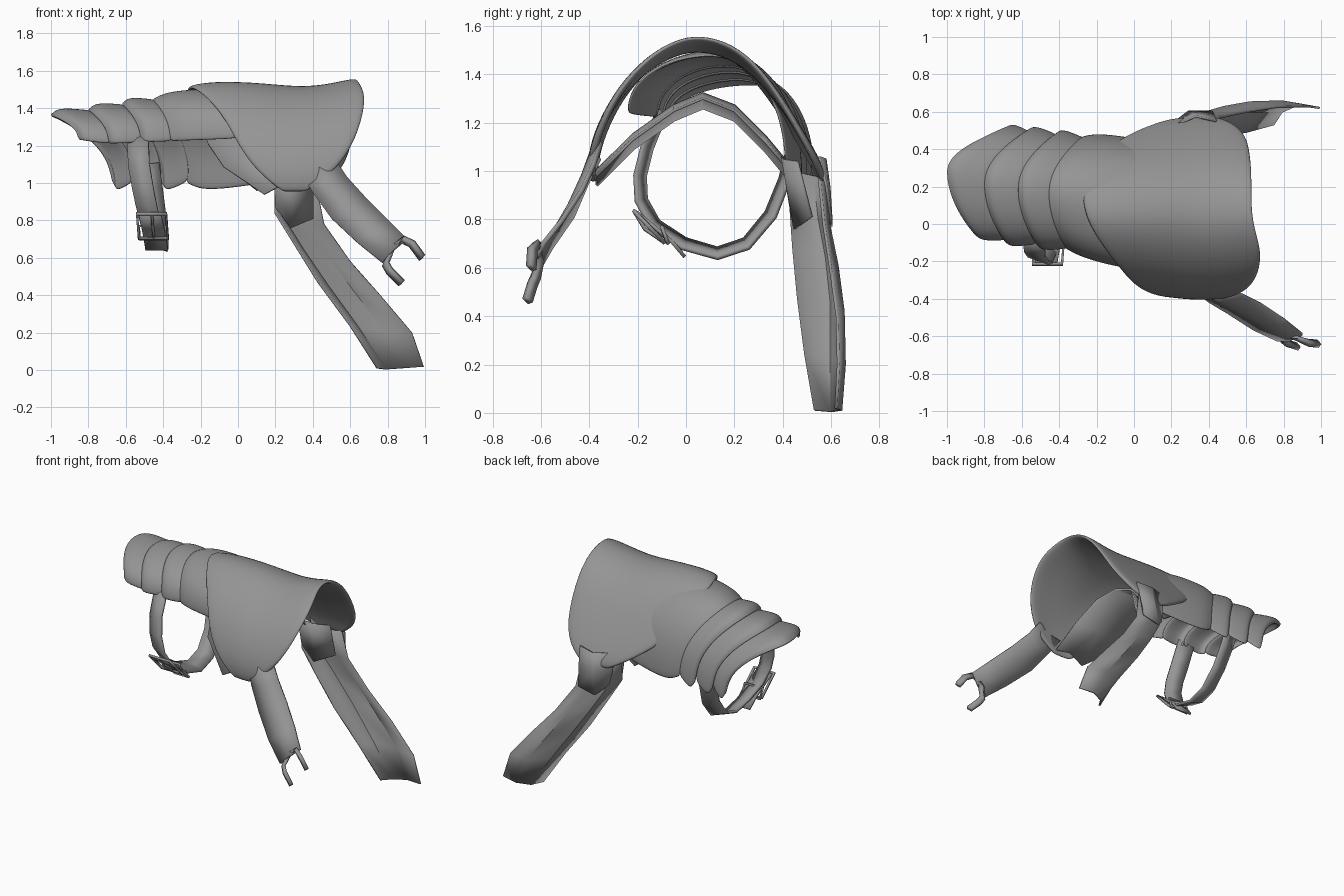
import bpy, math
from mathutils import Vector

grey = bpy.data.materials.new("worn_grey")
grey.diffuse_color = (0.30, 0.30, 0.30, 1)


def lerp_table(x, table):
    """Piecewise linear lookup in (x, value) pairs."""
    if x <= table[0][0]:
        return table[0][1]
    for (a, va), (b, vb) in zip(table, table[1:]):
        if x <= b:
            return va + (vb - va) * (x - a) / (b - a)
    return table[-1][1]


def sheet(name, rows, thick, offset=0, smooth=0, angle=40):
    """Grid surface from rows of points, given thickness."""
    n = len(rows[0])
    verts = [p for r in rows for p in r]
    faces = [(i * n + j, i * n + j + 1, (i + 1) * n + j + 1, (i + 1) * n + j)
             for i in range(len(rows) - 1) for j in range(n - 1)]
    me = bpy.data.meshes.new(name)
    me.from_pydata(verts, [], faces)
    me.materials.append(grey)
    ob = bpy.data.objects.new(name, me)
    bpy.context.collection.objects.link(ob)
    m = ob.modifiers.new("thickness", 'SOLIDIFY')
    m.thickness, m.offset = thick, offset
    if smooth:
        m = ob.modifiers.new("rounding", 'SUBSURF')
        m.levels = m.render_levels = smooth
    bpy.context.view_layer.objects.active = ob
    ob.select_set(True)
    bpy.ops.object.shade_smooth_by_angle(angle=math.radians(angle))
    ob.select_set(False)
    return ob


def rod(name, pts, radius, closed=False):
    """Square-section bent metal bar."""
    cu = bpy.data.curves.new(name, 'CURVE')
    cu.dimensions = '3D'
    cu.bevel_depth, cu.bevel_resolution = radius, 0
    sp = cu.splines.new('POLY')
    sp.points.add(len(pts) - 1)
    for p, c in zip(sp.points, pts):
        p.co = (*c, 1)
    sp.use_cyclic_u = closed
    cu.use_fill_caps = True
    cu.materials.append(grey)
    ob = bpy.data.objects.new(name, cu)
    bpy.context.collection.objects.link(ob)


# Shoulder cap: arch of (y, z, left x, right x), front to back
arch = [(-.40, .95, .24, .36), (-.41, 1.06, .10, .52), (-.37, 1.20, .0, .62),
        (-.29, 1.34, -.07, .67), (-.17, 1.455, -.16, .685), (-.05, 1.52, -.23, .65),
        (.06, 1.54, -.27, .63), (.20, 1.505, -.285, .63), (.32, 1.41, -.26, .63),
        (.42, 1.28, -.20, .62), (.50, 1.15, -.08, .60), (.56, 1.04, .08, .53),
        (.58, .96, .22, .42)]
lift = [(-.28, -.01), (-.1, .015), (.1, .005), (.35, -.02), (.5, 0), (.63, .035)]
squeeze = [(-.28, .87), (.3, 1), (.45, 1), (.68, .96)]
rows = []
for y, z, xl, xr in arch:
    row = []
    for k in range(8):
        x = xl + (xr - xl) * k / 7
        row.append((x, .08 + (y - .08) * lerp_table(x, squeeze),
                    z + lerp_table(x, lift) * (z - .95) / .6))
    rows.append(row)
sheet("shoulder_cap", rows, .03, -1, 2, 60)

# Overlapping arm bands, each with a raised rounded lip on its left edge
T = {
    "front_y": [(-1, -.06), (-.8, -.10), (-.6, -.12), (-.4, -.15), (-.2, -.22), (0, -.28)],
    "back_y": [(-1, .52), (-.8, .51), (-.6, .49), (-.4, .47), (-.2, .45), (0, .43)],
    "top_y": [(-1, .29), (-.8, .22), (0, .10)],
    "top_z": [(-1, 1.375), (-.8, 1.40), (-.6, 1.435), (-.4, 1.465), (-.2, 1.50), (0, 1.50)],
    "front_z": [(-1, 1.23), (-.8, 1.21), (0, 1.24)],
    "front_slant": [(-1, .15), (-.8, .11), (-.1, .08)],
    "back_slant": [(-1, .33), (-.8, .24), (-.45, .18), (-.1, .27)],
}
lip = [(0, -.005), (.12, .018), (.5, .016), (1, -.012)]
edges = [-1, -.80, -.62, -.45, -.08]
for b in range(4):
    rows = []
    for i in range(15):
        a = -math.pi / 2 + math.pi * i / 14
        s, c = math.sin(a), math.cos(a)
        row = []
        for w in (-.03, .03, .15, .4, .7, 1.08):
            x = edges[b] + (edges[b + 1] - edges[b]) * w
            g = {k: lerp_table(x, t) for k, t in T.items()}
            o = lerp_table(w, lip)
            if a < 0:
                y = g["top_y"] + (g["top_y"] - g["front_y"] + o) * s
                base, slant = g["front_z"], g["front_slant"]
            else:
                y = g["top_y"] + (g["back_y"] - g["top_y"] + o) * s
                base, slant = .99 - 1.6 * o, g["back_slant"]
            row.append((x + slant * s * s, y, base + (g["top_z"] + o - base) * c ** .9))
        rows.append(row)
    sheet("arm_band_%d" % (b + 1), rows, .02, -1, 2, 60)

# Folded lining under the cap
lining = [(-.37, .98, .14, .36), (-.22, 1.13, -.08, .32), (-.05, 1.25, -.16, .28),
          (.07, 1.30, -.18, .22), (.20, 1.25, -.16, .20), (.33, 1.12, -.05, .22),
          (.43, 1.00, .10, .26)]
sheet("lining", [[(l, y, z - .04), ((l + r) / 2, y, z + .02), (r, y, z)]
                 for y, z, l, r in lining], .012, angle=25)

# Front strap: lower and upper edge points along its length
sheet("front_strap", [
    [(.34, -.36, 1.05), (.43, -.385, 1.09), (.52, -.35, 1.12)],
    [(.40, -.41, .95), (.49, -.425, .98), (.58, -.38, 1.03)],
    [(.50, -.47, .81), (.60, -.48, .86), (.68, -.43, .92)],
    [(.64, -.56, .68), (.72, -.55, .74), (.80, -.51, .80)],
    [(.77, -.62, .575), (.83, -.62, .64), (.90, -.59, .70)]], .02, angle=30)
hook = [(.985, -.64, .60), (.93, -.635, .675), (.875, -.61, .70), (.82, -.60, .645),
        (.79, -.62, .565), (.81, -.635, .53), (.875, -.655, .465)]
sheet("strap_hook", [[(x - .01, y + .012, z - .012), (x + .01, y - .012, z + .012)]
                     for x, y, z in hook], .025, angle=30)

# Long back strap with its inner edge curled, and the tab holding it
sheet("back_strap", [
    [(.20, .44, 1.00), (.24, .53, .98), (.33, .57, .97), (.42, .55, .98)],
    [(.20, .43, .84), (.25, .55, .80), (.36, .59, .78), (.46, .57, .78)],
    [(.30, .44, .68), (.35, .58, .64), (.48, .625, .61), (.60, .60, .58)],
    [(.43, .46, .47), (.48, .60, .45), (.62, .65, .42), (.76, .625, .40)],
    [(.60, .49, .24), (.64, .60, .23), (.79, .655, .20), (.93, .63, .20)],
    [(.745, .53, .012), (.79, .60, .005), (.88, .64, .01), (.993, .62, .018)]],
    .012, angle=40)
sheet("back_strap_tab", [
    [(.20, .52, 1.06), (.33, .575, 1.05), (.44, .55, 1.06)],
    [(.20, .53, .94), (.32, .592, .93), (.43, .58, .94)],
    [(.22, .54, .84), (.29, .60, .77), (.42, .60, .80)]], .012, angle=30)
sheet("back_strap_inner_tab", [
    [(.19, .40, 1.06), (.30, .40, 1.05), (.40, .46, 1.04)],
    [(.20, .43, .87), (.28, .45, .76), (.40, .52, .81)]], .012, angle=30)

# Arm loop strap: (y, z, centre x)
loop = [(-.10, 1.24, -.535), (-.16, 1.10, -.53), (-.19, .98, -.51), (-.185, .88, -.49),
        (-.13, .78, -.465), (-.01, .70, -.44), (.13, .66, -.43), (.25, .70, -.43),
        (.35, .82, -.44), (.41, .97, -.46), (.44, 1.10, -.48)]
rows = []
for i, (y, z, x) in enumerate(loop):
    d = Vector((0, y - .12, z - .95)).normalized() * .02
    rows.append([(x - .055, y - d.y, z - d.z), (x + .055, y + d.y, z + d.z)])
sheet("arm_loop", rows, .018, angle=30)

# Loose strap end and buckle
sheet("loop_tail", [[(x - .06, y, z), (x + .06, y, z)] for x, y, z in
                    [(-.47, -.205, .83), (-.455, -.12, .76), (-.445, -.06, .71),
                     (-.435, -.005, .645)]], .015, angle=30)
rod("buckle_frame", [(-.54, -.215, .835), (-.385, -.215, .835), (-.375, -.09, .705),
                     (-.53, -.09, .705)], .011, True)
rod("buckle_pin", [(-.46, -.215, .835), (-.455, -.17, .76), (-.45, -.09, .705)], .008)
rod("buckle_keeper", [(-.53, -.10, .77), (-.39, -.10, .77), (-.385, -.075, .70),
                      (-.525, -.075, .70)], .009, True)
